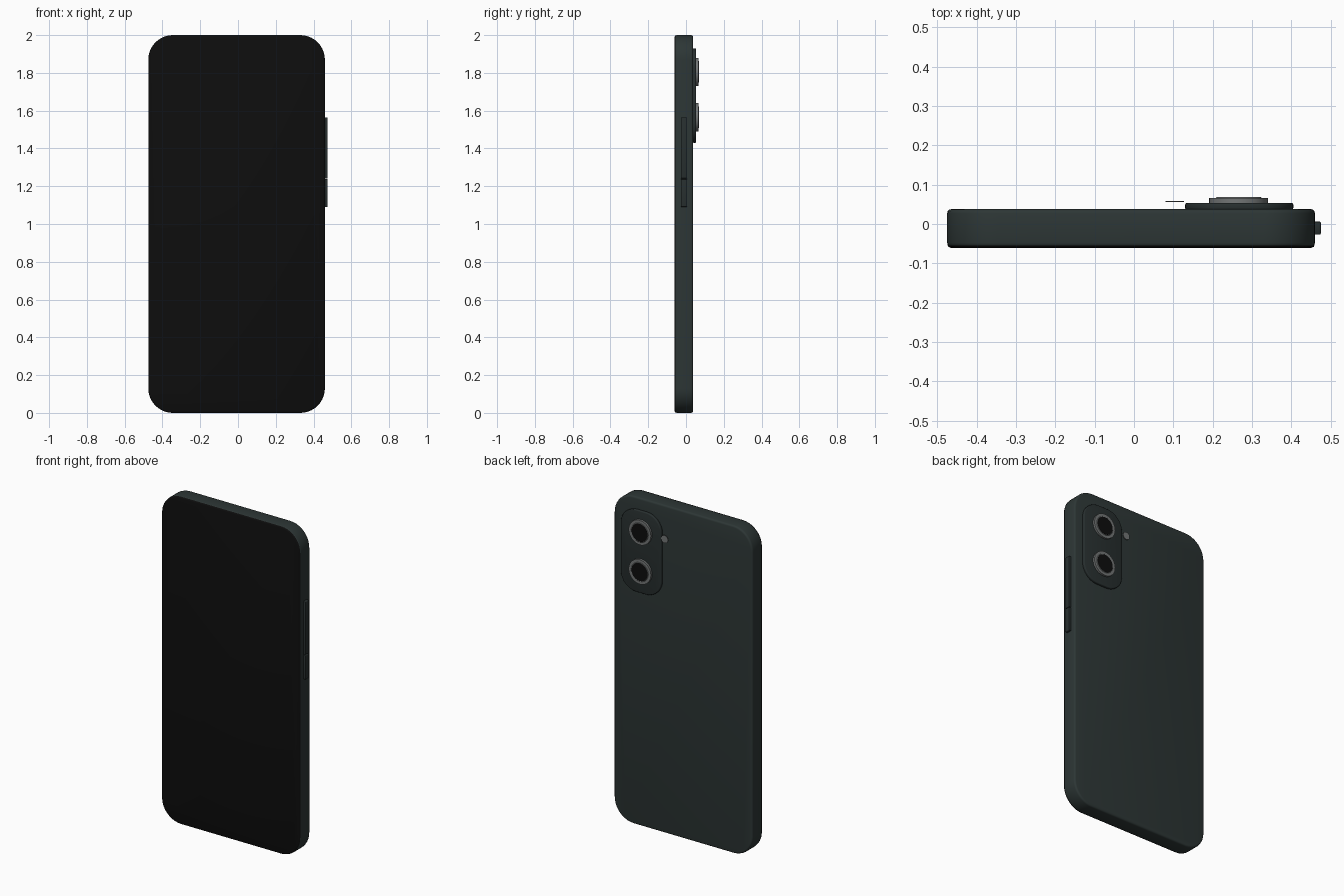
import bpy, bmesh, math

if "Cube" in bpy.data.objects:
    bpy.data.objects.remove(bpy.data.objects["Cube"])


def material(name, rgb):
    m = bpy.data.materials.new(name)
    m.diffuse_color = (*rgb, 1)
    m.use_nodes = True
    m.node_tree.nodes["Principled BSDF"].inputs["Base Color"].default_value = m.diffuse_color
    return m


CASE = material("dark green case", (0.026, 0.037, 0.036))
TRIM = material("darker green trim", (0.021, 0.029, 0.029))
BLACK = material("black glass", (0.004, 0.004, 0.004))
METAL = material("grey metal", (0.17, 0.18, 0.18))


def outline(cx, cz, w, h, r, inset, seg):
    """Rounded rectangle in the xz plane, shrunk by inset."""
    r2 = max(r - inset, 0.001)
    pts = []
    for i, (sx, sz) in enumerate([(1, 1), (-1, 1), (-1, -1), (1, -1)]):
        for k in range(seg + 1):
            a = math.pi / 2 * (i + k / seg)
            pts.append((cx + sx * (w / 2 - inset - r2) + r2 * math.cos(a),
                        cz + sz * (h / 2 - inset - r2) + r2 * math.sin(a)))
    return pts


def slab(name, cx, cz, w, h, r, rings, mats, seg=10, front_mat=0):
    """Stack outlines along y; rings holds (y, inset) from front to back."""
    bm = bmesh.new()
    loops = [[bm.verts.new((x, y, z)) for x, z in outline(cx, cz, w, h, r, ins, seg)]
             for y, ins in rings]
    n = len(loops[0])
    for a, b in zip(loops, loops[1:]):
        for i in range(n):
            j = (i + 1) % n
            bm.faces.new((a[i], b[i], b[j], a[j]))
    bm.faces.new(loops[0]).material_index = front_mat
    bm.faces.new(loops[-1][::-1])
    return finish(bm, name, mats)


def turned(name, cx, cz, profile, mat, seg=40):
    """Disc or ring turned about the y axis; profile holds (radius, y)."""
    bm = bmesh.new()
    loops = [[bm.verts.new((cx + r * math.cos(2 * math.pi * i / seg), y,
                            cz + r * math.sin(2 * math.pi * i / seg)))
              for i in range(seg)] for r, y in profile]
    for a, b in zip(loops, loops[1:]):
        for i in range(seg):
            j = (i + 1) % seg
            bm.faces.new((a[i], b[i], b[j], a[j]))
    bm.faces.new(loops[0])
    bm.faces.new(loops[-1][::-1])
    return finish(bm, name, [mat])


def finish(bm, name, mats):
    bmesh.ops.recalc_face_normals(bm, faces=bm.faces)
    me = bpy.data.meshes.new(name)
    bm.to_mesh(me)
    bm.free()
    for m in mats:
        me.materials.append(m)
    ob = bpy.data.objects.new(name, me)
    bpy.context.collection.objects.link(ob)
    bpy.ops.object.select_all(action='DESELECT')
    ob.select_set(True)
    bpy.context.view_layer.objects.active = ob
    bpy.ops.object.shade_smooth_by_angle(angle=math.radians(35))
    return ob


def rounded(y0, y1, b, steps=3):
    """Ring list with rounded front and back edges of radius b."""
    arc = [(b * (1 - math.sin(t)), b * (1 - math.cos(t)))
           for t in (math.pi / 2 * k / steps for k in range(steps + 1))]
    return [(y0 + d, i) for d, i in arc[::-1]] + [(y1 - d, i) for d, i in arc]


# Case
slab("case", -0.0075, 1.0, 0.935, 2.0, 0.13, rounded(-0.059, 0.038, 0.011), [CASE])

# Screen glass covering the whole front
slab("screen", -0.0075, 1.0, 0.933, 1.998, 0.129,
     [(-0.0605, 0.008), (-0.058, 0.002), (-0.055, 0.0)], [BLACK])

# Side buttons
for name, z0, z1 in [("volume_button", 1.241, 1.565), ("power_button", 1.09, 1.238)]:
    slab(name, 0.4625, (z0 + z1) / 2, 0.025, z1 - z0, 0.004,
         rounded(-0.027, 0.006, 0.003, 2), [TRIM], seg=3)

# Camera plate on the back
slab("camera_plate", 0.2675, 1.68, 0.275, 0.5, 0.105,
     rounded(0.036, 0.054, 0.005), [TRIM])

# Lenses: stepped metal ring with a black glass disc
for label, z in (("upper", 1.805), ("lower", 1.565)):
    turned(label + "_lens_ring", 0.266, z,
           [(0.075, 0.05), (0.075, 0.0665), (0.058, 0.0665), (0.056, 0.0685),
            (0.053, 0.0685), (0.053, 0.066)], METAL)
    turned(label + "_lens_glass", 0.266, z, [(0.054, 0.060), (0.054, 0.069)], BLACK)

# Flash disc beside the camera plate
turned("flash", 0.104, 1.805, [(0.0235, 0.056), (0.0235, 0.059)], METAL, 24)
